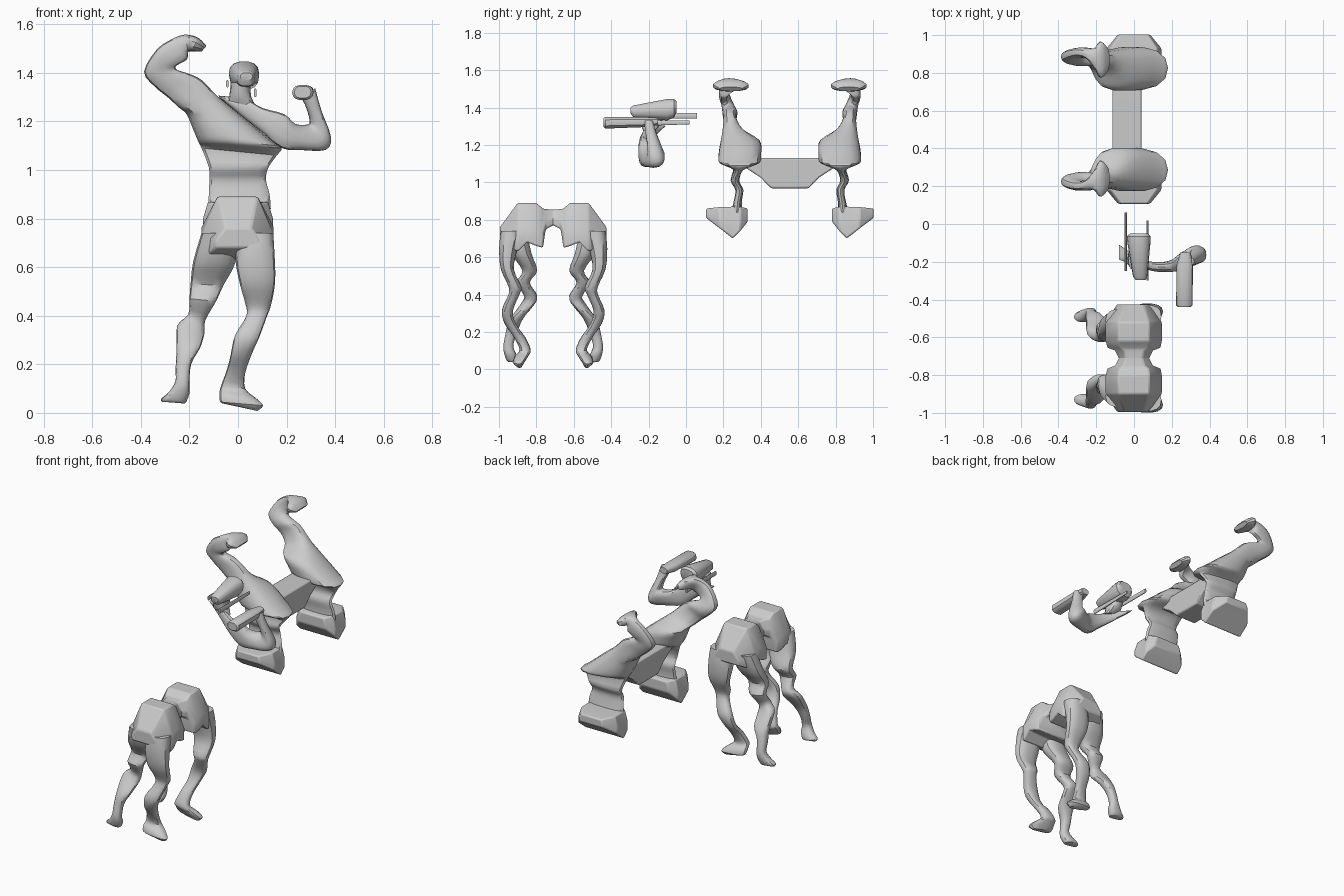
import bpy
from math import cos, sin, pi, copysign


def make(name, rings, mirror_y=None, angle=35):
    """Skin equal-sized rings of points, cap the ends, optionally mirror across y."""
    n = len(rings[0])
    off = mirror_y or 0
    verts = [(x, y - off, z) for r in rings for x, y, z in r]
    faces = [(a * n + i, a * n + (i + 1) % n, (a + 1) * n + (i + 1) % n, (a + 1) * n + i)
             for a in range(len(rings) - 1) for i in range(n)]
    faces += [tuple(range(n))[::-1], tuple(range(len(verts) - n, len(verts)))]
    me = bpy.data.meshes.new(name)
    me.from_pydata(verts, [], faces)
    ob = bpy.data.objects.new(name, me)
    ob.location.y = off
    bpy.context.collection.objects.link(ob)
    bpy.context.view_layer.objects.active = ob
    ob.select_set(True)
    bpy.ops.object.mode_set(mode='EDIT')
    bpy.ops.mesh.select_all(action='SELECT')
    bpy.ops.mesh.normals_make_consistent(inside=False)
    bpy.ops.object.mode_set(mode='OBJECT')
    bpy.ops.object.shade_smooth_by_angle(angle=angle * pi / 180)
    ob.select_set(False)
    if mirror_y is not None:
        m = ob.modifiers.new("Mirror", 'MIRROR')
        m.use_axis = (False, True, False)
    return ob


def smooth(st, steps=3):
    """Catmull-Rom interpolation between stations."""
    out = []
    for i in range(len(st) - 1):
        p0, p1, p2, p3 = st[max(i - 1, 0)], st[i], st[i + 1], st[min(i + 2, len(st) - 1)]
        for k in range(steps):
            t = k / steps
            out.append([b + .5 * t * (c - a + t * (2 * a - 5 * b + 4 * c - d + t * (3 * (b - c) + d - a)))
                        for a, b, c, d in zip(p0, p1, p2, p3)])
    return out + [list(st[-1])]


N = 14
CIRCLE = [(copysign(abs(cos(2 * pi * i / N)) ** .8, cos(2 * pi * i / N)),
           copysign(abs(sin(2 * pi * i / N)) ** .8, sin(2 * pi * i / N))) for i in range(N)]


def limb(name, st, mirror_y=None):
    """Stations: two silhouette points (x,z),(x,z), then depth centre and half depth."""
    rings = []
    for xa, za, xb, zb, y, h in smooth(st):
        rings.append([((xa + xb) / 2 + (xb - xa) / 2 * c, y + h * s,
                       (za + zb) / 2 + (zb - za) / 2 * c) for c, s in CIRCLE])
    return make(name, rings, mirror_y)


def bar(name, st):
    """Rounded bar along y. Stations: y, x range, z range."""
    return make(name, [[((a + b) / 2 + (b - a) / 2 * c, y, (d + e) / 2 + (e - d) / 2 * s)
                        for c, s in CIRCLE] for y, a, b, d, e in st])


def block(name, st, mirror_y, top=1.0):
    """Faceted block along y with sloped shoulders. Stations: y, x range, z range."""
    rings = []
    for y, a, b, d, e in st:
        m, h, k = (a + b) / 2, (b - a) / 2, d + .4 * (e - d)
        rings.append([(a, y, d), (b, y, d), (b, y, k), (m + h * top, y, e), (m - h * top, y, e), (a, y, k)])
    ob = make(name, rings, mirror_y)
    w = ob.modifiers.new("Bevel", 'BEVEL')
    w.width, w.segments = .008, 2
    return ob


# Lower piece: hips and two pairs of legs, mirrored in depth
LEGS = -.71
block("hips", [(-.995, -.09, .09, .68, .76), (-.90, -.15, .147, .63, .89), (-.85, -.15, .147, .68, .89),
               (-.80, -.15, .147, .66, .89), (-.765, -.14, .14, .65, .86), (-.75, -.10, .10, .75, .857),
               (-.71, -.08, .08, .77, .855)], LEGS, .56)
limb("left_leg", [(-.15, .74, .00, .74, -.91, .06), (-.185, .62, -.01, .62, -.88, .055),
                  (-.195, .53, -.06, .525, -.835, .04), (-.20, .47, -.09, .46, -.87, .035),
                  (-.205, .405, -.135, .38, -.83, .035), (-.25, .36, -.138, .33, -.85, .035),
                  (-.253, .26, -.155, .27, -.91, .035), (-.257, .18, -.193, .20, -.935, .03),
                  (-.258, .13, -.20, .12, -.95, .027), (-.285, .085, -.20, .08, -.94, .032),
                  (-.315, .06, -.215, .042, -.93, .03), (-.315, .046, -.225, .039, -.93, .018)], LEGS)
limb("right_leg", [(.0, .74, .145, .74, -.93, .06), (-.01, .63, .15, .66, -.95, .05),
                   (.008, .53, .153, .54, -.955, .035), (.03, .45, .135, .44, -.915, .035),
                   (.035, .40, .12, .40, -.92, .03), (-.012, .32, .087, .31, -.955, .03),
                   (-.03, .24, .06, .25, -.94, .03), (-.045, .18, .03, .165, -.89, .03),
                   (-.07, .11, .03, .10, -.86, .03), (-.077, .08, .075, .06, -.88, .035),
                   (-.073, .045, .103, .03, -.895, .03), (-.05, .036, .08, .008, -.89, .015)], LEGS)

# Rear piece: torso with raised arm, mirrored in depth and joined by a bridge
TORSO = .555
block("waist_base", [(.107, -.085, .085, .81, .86), (.18, -.145, .145, .755, .868), (.25, -.145, .145, .70, .87),
                     (.29, -.145, .145, .74, .87), (.33, -.10, .10, .79, .86)], TORSO, .85)
limb("torso_and_raised_arm", [
    (-.124, .84, .135, .84, .27, .03), (-.12, .90, .13, .90, .277, .022), (-.118, .96, .115, .96, .285, .022),
    (-.12, 1.01, .125, 1.01, .262, .024), (-.15, 1.09, .16, 1.06, .28, .03),
    (-.165, 1.12, .18, 1.09, .285, .105), (-.19, 1.18, .14, 1.12, .288, .115),
    (-.212, 1.23, .02, 1.22, .29, .105), (-.242, 1.256, -.08, 1.30, .25, .055),
    (-.288, 1.298, -.15, 1.37, .235, .035), (-.345, 1.345, -.20, 1.395, .235, .04),
    (-.387, 1.405, -.25, 1.412, .225, .035), (-.335, 1.495, -.255, 1.428, .205, .028),
    (-.275, 1.537, -.21, 1.455, .205, .028), (-.22, 1.557, -.205, 1.485, .23, .05),
    (-.165, 1.545, -.19, 1.487, .24, .097), (-.13, 1.51, -.15, 1.487, .24, .06)], TORSO)
block("bridge", [(.30, -.115, .04, 1.09, 1.125), (.40, -.115, .04, 1.025, 1.13),
                 (.455, -.115, .04, .968, 1.13), (.555, -.115, .04, .968, 1.13)], TORSO)

# Middle piece: head, neck and flexed arm
bar("head", [(-.297, .01, .06, 1.37, 1.40), (-.28, -.005, .07, 1.345, 1.412), (-.10, -.035, .087, 1.33, 1.447),
             (-.065, -.038, .087, 1.345, 1.447), (-.05, -.02, .075, 1.375, 1.435)])
limb("neck", [(-.03, 1.36, .05, 1.36, -.18, .07), (-.035, 1.31, .055, 1.30, -.19, .05),
              (-.04, 1.285, .08, 1.255, -.20, .025)])
bar("neck_rod_left", [(-.25, -.05, -.038, 1.34, 1.37), (.06, -.05, -.038, 1.34, 1.37)])
bar("neck_rod_right", [(-.30, .065, .077, 1.30, 1.335), (.018, .065, .077, 1.31, 1.33)])
limb("chest_and_flexed_arm", [
    (-.08, 1.306, -.075, 1.294, -.15, .04), (-.02, 1.30, -.02, 1.25, -.18, .03), (.03, 1.295, .03, 1.21, -.205, .022),
    (.10, 1.255, .10, 1.155, -.225, .025), (.19, 1.23, .18, 1.09, -.225, .03),
    (.235, 1.19, .26, 1.082, -.20, .045), (.285, 1.187, .36, 1.082, -.165, .05),
    (.295, 1.205, .383, 1.135, -.165, .04), (.275, 1.27, .345, 1.24, -.185, .03),
    (.25, 1.31, .318, 1.335, -.20, .025)])
bar("fist", [(-.44, .232, .30, 1.295, 1.345), (-.43, .223, .31, 1.287, 1.35), (-.22, .225, .312, 1.295, 1.35),
             (-.15, .245, .30, 1.305, 1.345)])
